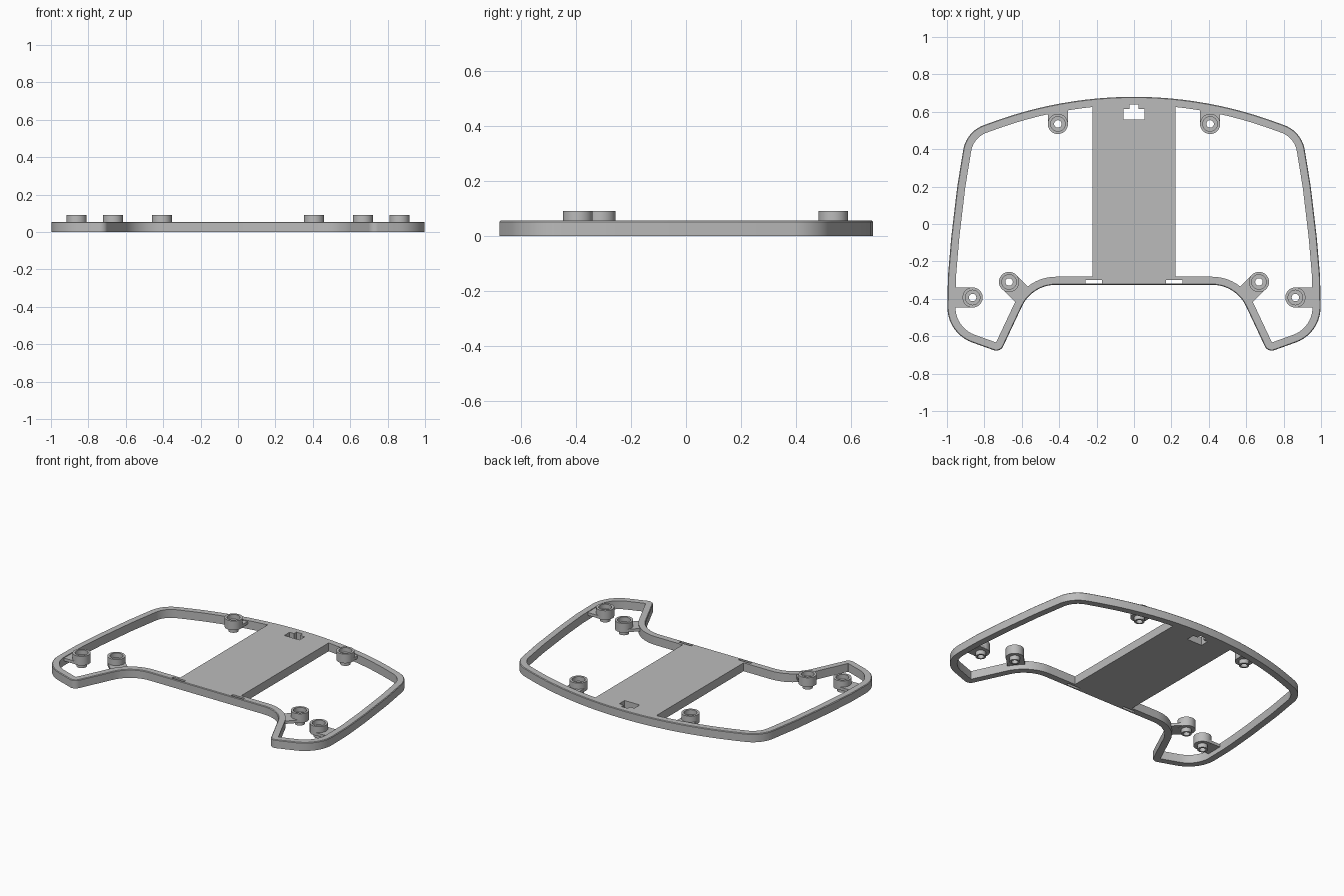
import bpy, bmesh, math
from mathutils import Vector, Matrix

cube = bpy.data.objects.get("Cube")
if cube:
    bpy.data.objects.remove(cube, do_unlink=True)

HEIGHT = 0.055
RAIL = 0.043

grey = bpy.data.materials.new("plain grey")
grey.use_nodes = True
grey.diffuse_color = (0.5, 0.5, 0.5, 1)
grey.node_tree.nodes["Principled BSDF"].inputs["Base Color"].default_value = (0.5, 0.5, 0.5, 1)


def finish(name, bm, smooth=True):
    """Turn a bmesh into a grey object."""
    bmesh.ops.recalc_face_normals(bm, faces=bm.faces)
    mesh = bpy.data.meshes.new(name)
    bm.to_mesh(mesh)
    bm.free()
    obj = bpy.data.objects.new(name, mesh)
    obj.data.materials.append(grey)
    bpy.context.collection.objects.link(obj)
    if smooth:
        bpy.ops.object.select_all(action="DESELECT")
        obj.select_set(True)
        bpy.context.view_layer.objects.active = obj
        bpy.ops.object.shade_smooth_by_angle(angle=math.radians(30))
    return obj


def bridge(bm, loops):
    """Join rings of points into a closed skin, last ring back to first."""
    rings = [[bm.verts.new(p) for p in loop] for loop in loops]
    for a, b in zip(rings, rings[1:] + rings[:1]):
        for i in range(len(a)):
            j = (i + 1) % len(a)
            bm.faces.new((a[i], a[j], b[j], b[i]))


def add_box(bm, x0, x1, y0, y1, z0, z1, matrix=Matrix()):
    size = Matrix.Diagonal((x1 - x0, y1 - y0, z1 - z0, 1))
    place = Matrix.Translation(((x0 + x1) / 2, (y0 + y1) / 2, (z0 + z1) / 2))
    bmesh.ops.create_cube(bm, size=1, matrix=matrix @ place @ size)


def rounded_outline(corners, inset, steps=10):
    """Offset a clockwise outline inward and round its corners."""
    pts = [Vector(c[:2]) for c in corners]
    count = len(pts)
    dirs = [(pts[(i + 1) % count] - pts[i]).normalized() for i in range(count)]
    result = []
    for i, (x, y, radius) in enumerate(corners):
        d1, d2 = dirs[i - 1], dirs[i]
        n1, n2 = Vector((d1.y, -d1.x)), Vector((d2.y, -d2.x))
        p = pts[i] + (n1 + n2) * inset / (1 + n1.dot(n2))
        if not radius:
            result.append(p)
            continue
        turn = math.atan2(d1.x * d2.y - d1.y * d2.x, d1.dot(d2))
        side = 1 if turn < 0 else -1
        r = max(radius - side * inset, 0.004)
        start = p - d1 * r * math.tan(abs(turn) / 2)
        centre = start + n1 * side * r
        for k in range(steps + 1):
            result.append(centre + Matrix.Rotation(turn * k / steps, 2) @ (start - centre))
    return result


# Outer frame rail: bowed top edge, then side, foot and front bar (x, y, radius)
bow = 2.19
top = [(x, 0.68 - bow + math.sqrt(bow * bow - x * x), 0) for x in [0.065 * k for k in range(12)]]
half = top + [
    (0.897, 0.495, 0.17), (0.945, 0.2, 0.9), (0.977, -0.07, 0.9), (0.995, -0.28, 0.9),
    (1.0, -0.585, 0.2), (0.715, -0.687, 0.04), (0.545, -0.325, 0.2)]
corners = half + [(-x, y, r) for x, y, r in reversed(half[1:])]
section = [(0, 0), (0, HEIGHT - 0.004), (0.004, HEIGHT), (RAIL, HEIGHT), (RAIL, 0)]
bm = bmesh.new()
bridge(bm, [[(p.x, p.y, z) for p in rounded_outline(corners, inset)] for inset, z in section])
frame = finish("frame_rail", bm, smooth=False)

# Central plate
bm = bmesh.new()
add_box(bm, -0.222, 0.222, -0.321, 0.655, 0, HEIGHT)
plate = finish("centre_plate", bm, smooth=False)

# Stepped opening at the back and two narrow slots at the front
openings = [[(-0.055, 0.055, 0.56, 0.615)], [(-0.023, 0.023, 0.60, 0.64)],
            [(0.171, 0.26, -0.317, -0.299)], [(-0.26, -0.171, -0.317, -0.299)]]
for boxes in openings:
    bm = bmesh.new()
    for b in boxes:
        add_box(bm, *b, -0.1, 0.2)
    cutter = finish("slot_cutter", bm, smooth=False)
    cutter.hide_render = True
    for target in (frame, plate):
        mod = target.modifiers.new("slot", "BOOLEAN")
        mod.operation = "DIFFERENCE"
        mod.solver = "EXACT"
        mod.object = cutter
        bpy.context.view_layer.objects.active = target
        bpy.ops.object.modifier_apply(modifier=mod.name)
    bpy.data.objects.remove(cutter, do_unlink=True)
for obj in (frame, plate):
    bpy.ops.object.select_all(action="DESELECT")
    obj.select_set(True)
    bpy.context.view_layer.objects.active = obj
    bpy.ops.object.shade_smooth_by_angle(angle=math.radians(30))

# Screw bosses with a recessed top, a narrow pin below and a tab to the rail
boss_section = [(0.020, 0.002), (0.031, 0.002), (0.031, 0.03), (0.054, 0.03),
                (0.054, 0.09), (0.039, 0.09), (0.039, 0.06), (0.020, 0.06)]
bosses = [("back", 0.407, 0.535, 90, 0.09), ("inner", 0.668, -0.31, 225, 0.10),
          ("outer", 0.863, -0.393, 0, 0.11)]
SIDES = 40
for label, x, y, angle, reach in bosses:
    for side, sign in (("left", 1), ("right", -1)):
        bm = bmesh.new()
        loops = []
        for r, z in boss_section:
            loops.append([(sign * x + r * math.cos(math.tau * k / SIDES),
                           y + r * math.sin(math.tau * k / SIDES), z) for k in range(SIDES)])
        bridge(bm, loops)
        finish(f"{label}_boss_{side}", bm)

        turn = math.radians(angle if sign > 0 else 180 - angle)
        place = Matrix.Translation((sign * x, y, 0)) @ Matrix.Rotation(turn, 4, "Z")
        bm = bmesh.new()
        # The tab starts as two cheeks beside the screw hole and ends in the rail
        add_box(bm, 0.033, reach, -0.053, 0.053, 0.031, 0.05, place)
        for s in (-1, 1):
            lo, hi = sorted((s * 0.041, s * 0.053))
            add_box(bm, 0, 0.035, lo, hi, 0.031, 0.05, place)
        finish(f"{label}_tab_{side}", bm, smooth=False)
